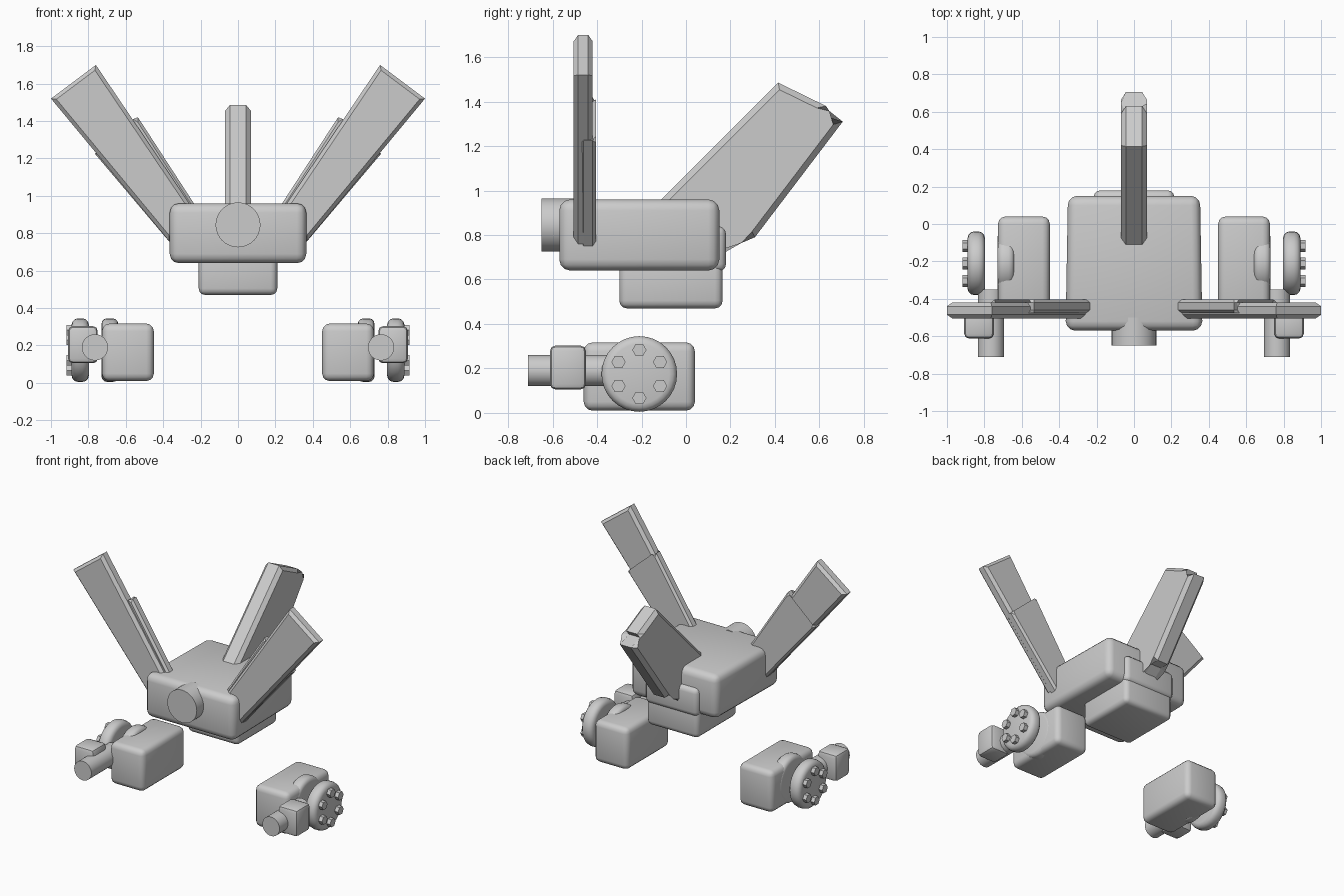
import bpy, bmesh, math
from mathutils import Matrix, Vector

cube = bpy.data.objects.get("Cube")
if cube:
    bpy.data.objects.remove(cube, do_unlink=True)

grey = bpy.data.materials.new("plain grey")
grey.use_nodes = True
GREY = (0.6, 0.6, 0.6, 1)
grey.diffuse_color = GREY
grey.node_tree.nodes["Principled BSDF"].inputs["Base Color"].default_value = GREY


def finish(name, bm, smooth=True):
    bmesh.ops.recalc_face_normals(bm, faces=bm.faces)
    mesh = bpy.data.meshes.new(name)
    bm.to_mesh(mesh)
    bm.free()
    mesh.materials.append(grey)
    ob = bpy.data.objects.new(name, mesh)
    bpy.context.collection.objects.link(ob)
    if smooth:
        bpy.ops.object.select_all(action="DESELECT")
        ob.select_set(True)
        bpy.context.view_layer.objects.active = ob
        bpy.ops.object.shade_smooth_by_angle(angle=math.radians(35))
    return ob


def box(name, xs, ys, zs, bevel=0.04, segments=3):
    """Rounded block spanning the three ranges."""
    bm = bmesh.new()
    bmesh.ops.create_cube(bm, size=1)
    for v in bm.verts:
        v.co = Vector([(r[0] + r[1]) / 2 + c * (r[1] - r[0])
                       for c, r in zip(v.co, (xs, ys, zs))])
    bmesh.ops.bevel(bm, geom=bm.edges[:], offset=bevel, segments=segments,
                    profile=0.5, affect="EDGES")
    return finish(name, bm)


def cylinder(name, start, end, radius, axis, sides=32, bevel=0.0):
    """Cylinder between two points along the x or y axis."""
    start, end = Vector(start), Vector(end)
    turn = Matrix.Rotation(math.pi / 2, 4, "Y" if axis == "x" else "X")
    bm = bmesh.new()
    bmesh.ops.create_cone(bm, cap_ends=True, segments=sides, radius1=radius,
                          radius2=radius, depth=(end - start).length,
                          matrix=Matrix.Translation((start + end) / 2) @ turn)
    if bevel:
        rim = {e for f in bm.faces if len(f.verts) > 4 for e in f.edges}
        bmesh.ops.bevel(bm, geom=list(rim), offset=bevel, segments=3,
                        profile=0.5, affect="EDGES")
    return finish(name, bm)


def plate(name, profile, place, low, high, chamfer):
    """Extruded outline with chamfered rims; place maps (a, b, depth) to xyz."""
    bm = bmesh.new()
    near, far = [[bm.verts.new(place(a, b, d)) for a, b in profile]
                 for d in (low, high)]
    caps = [bm.faces.new(near), bm.faces.new(far[::-1])]
    for i in range(len(profile)):
        j = (i + 1) % len(profile)
        bm.faces.new((near[i], far[i], far[j], near[j]))
    rim = {e for f in caps for e in f.edges}
    bmesh.ops.bevel(bm, geom=list(rim), offset=chamfer, segments=1,
                    profile=0.5, affect="EDGES")
    return finish(name, bm, smooth=False)


# Central hull, belly, rear bracket and nose
hull = box("hull", (-0.365, 0.365), (-0.57, 0.15), (0.64, 0.96), 0.05)
for v in hull.data.vertices:
    if v.co.y > 0.05:
        v.co.x *= 0.97
box("belly", (-0.21, 0.21), (-0.30, 0.165), (0.47, 0.72), 0.035)
box("rear_bracket", (-0.215, 0.215), (-0.05, 0.18), (0.635, 0.84), 0.035)
cylinder("nose", (0, -0.65, 0.845), (0, -0.5, 0.845), 0.12, "y")

# Raked tail fin
plate("tail_fin", [(-0.2, 0.87), (0.415, 1.485), (0.63, 1.38), (0.60, 1.345),
                   (0.705, 1.31), (0.31, 0.79), (0.24, 0.79), (0.10, 0.68)],
      lambda a, b, d: (d, a, b), -0.07, 0.07, 0.026)

# Mirrored wings and pods
for side, s in (("left", 1), ("right", -1)):
    def wing_place(a, b, d):
        return (s * a, d, b)

    plate(side + "_wing", [(0.37, 0.76), (1.0, 1.52), (0.76, 1.70),
                           (0.22, 0.90)], wing_place, -0.505, -0.42, 0.02)
    plate(side + "_wing_sleeve", [(0.355, 0.74), (0.765, 1.225), (0.74, 1.23),
                                  (0.55, 1.40), (0.535, 1.42), (0.21, 0.92)],
          wing_place, -0.475, -0.405, 0.015)

    def span(a, b):
        return sorted((s * a, s * b))

    box(side + "_pod", span(0.45, 0.727), (-0.46, 0.04), (0.01, 0.317), 0.04)
    cylinder(side + "_inner_disc", (s * 0.64, -0.21, 0.175),
             (s * 0.73, -0.21, 0.175), 0.17, "x", bevel=0.03)
    cylinder(side + "_wheel", (s * 0.797, -0.21, 0.175),
             (s * 0.89, -0.21, 0.175), 0.17, "x", bevel=0.035)
    for i in range(6):
        t = math.radians(60 * i + 30)
        y, z = -0.21 + 0.108 * math.cos(t), 0.175 + 0.108 * math.sin(t)
        cylinder(f"{side}_wheel_stud_{i + 1}", (s * 0.87, y, z),
                 (s * 0.918, y, z), 0.032, "x", sides=6)
    box(side + "_barrel_housing", span(0.75, 0.908), (-0.612, -0.45),
        (0.105, 0.303), 0.025, 2)
    cylinder(side + "_barrel", (s * 0.765, -0.71, 0.19),
             (s * 0.765, -0.35, 0.19), 0.07, "y")
